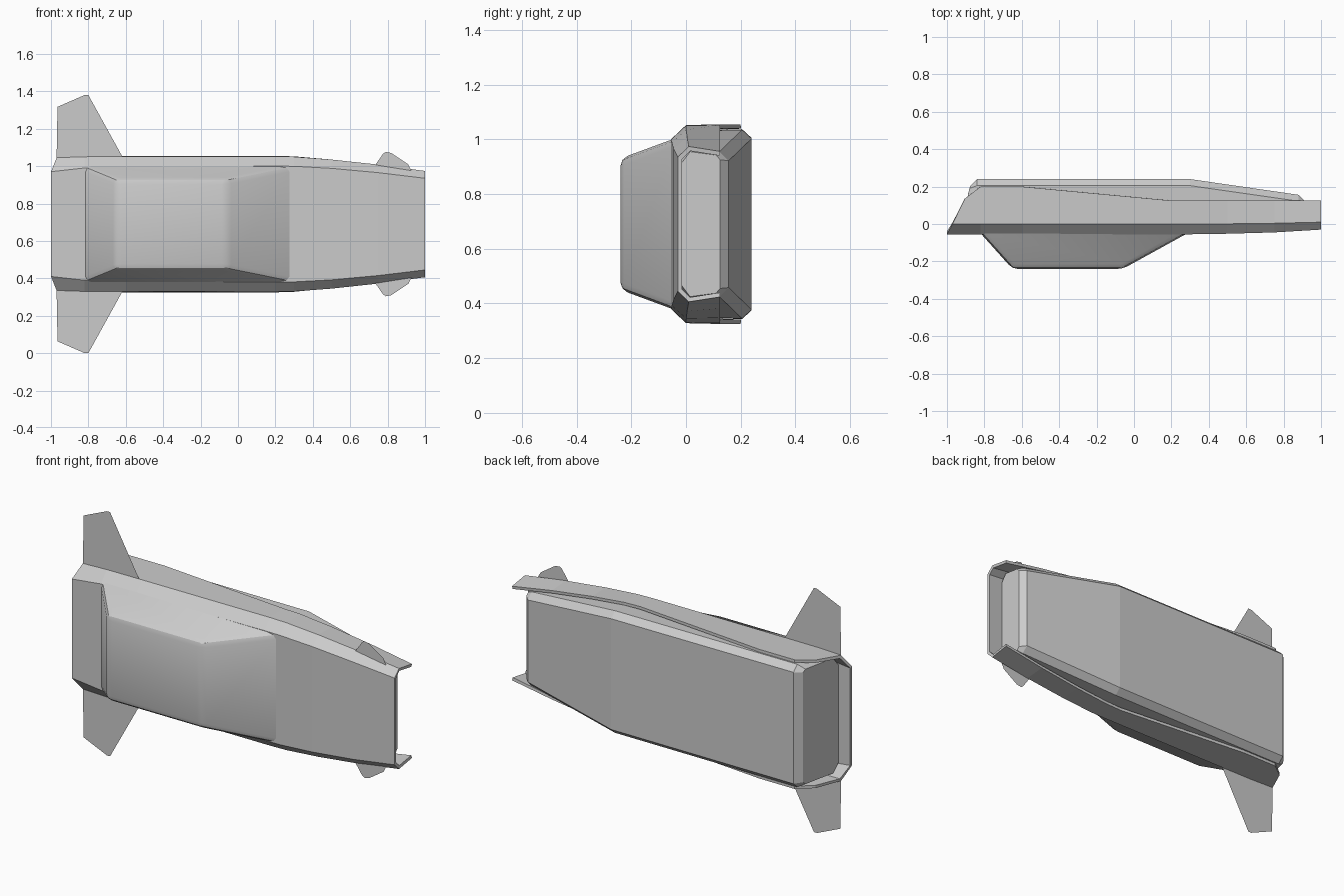
import bpy, bmesh
from math import radians

if "Cube" in bpy.data.objects:
    bpy.data.objects.remove(bpy.data.objects["Cube"])

ZC = 0.69  # the model is mirrored about this height


def make(name, verts, faces):
    me = bpy.data.meshes.new(name)
    me.from_pydata(verts, [], faces)
    ob = bpy.data.objects.new(name, me)
    bpy.context.collection.objects.link(ob)
    return ob


def loft(name, stations, closed):
    """Each station is a half profile of (x, y, half height), front to back."""
    n = 2 * len(stations[0])
    verts = []
    for st in stations:
        verts += [(x, y, ZC + h) for x, y, h in reversed(st)]
        verts += [(x, y, ZC - h) for x, y, h in st]
    faces = []
    for i in range(len(stations) - 1):
        for j in range(n if closed else n - 1):
            k = (j + 1) % n
            faces.append((i * n + j, i * n + k, (i + 1) * n + k, (i + 1) * n + j))
    if closed:
        faces.append(tuple(reversed(range(n))))
        faces.append(tuple(range((len(stations) - 1) * n, len(stations) * n)))
    ob = make(name, verts, faces)
    bm = bmesh.new()
    bm.from_mesh(ob.data)
    bm.normal_update()
    bm.faces.ensure_lookup_table()
    if closed:
        bmesh.ops.recalc_face_normals(bm, faces=bm.faces)
    elif bm.faces[n // 2 - 1].normal.y > 0:
        bmesh.ops.reverse_faces(bm, faces=bm.faces)
    bm.to_mesh(ob.data)
    bm.free()
    return ob


# Outer shell: x, front y, front half height, corner y, side half height, rear y, rear half height
rows = [
    (-0.82, -0.055, 0.300, 0.000, 0.360, 0.20, 0.365),
    (-0.60, -0.055, 0.305, 0.000, 0.361, 0.20, 0.365),
    (0.20, -0.055, 0.310, 0.000, 0.362, 0.125, 0.365),
    (0.30, -0.055, 0.309, 0.000, 0.360, 0.125, 0.362),
    (0.50, -0.052, 0.298, 0.001, 0.345, 0.125, 0.342),
    (0.75, -0.045, 0.275, 0.004, 0.318, 0.125, 0.308),
    (1.00, -0.030, 0.245, 0.010, 0.284, 0.125, 0.266),
]
stations = [[(-1.0, -0.055, 0.28), (-0.97, 0.0, 0.355), (-0.905, 0.135, 0.362)]]
stations += [[(x, fy, fh), (x, cy, ch), (x, ry, rh)] for x, fy, fh, cy, ch, ry, rh in rows]
shell = loft("outer_shell", stations, False)
mod = shell.modifiers.new("thickness", "SOLIDIFY")
mod.thickness = 0.016
mod.offset = -1
mod.use_even_offset = True

# Inner body, chamfered at both ends
loft("inner_body", [
    [(-0.93, -0.035, 0.275), (-0.92, 0.0, 0.325), (-0.88, 0.19, 0.325), (-0.875, 0.205, 0.31)],
    [(-0.84, -0.035, 0.285), (-0.84, 0.0, 0.34), (-0.84, 0.205, 0.347), (-0.84, 0.24, 0.315)],
    [(0.30, -0.035, 0.285), (0.30, 0.0, 0.34), (0.30, 0.205, 0.345), (0.30, 0.24, 0.313)],
    [(0.88, -0.018, 0.235), (0.88, 0.015, 0.275), (0.88, 0.122, 0.265), (0.88, 0.156, 0.232)],
    [(0.91, -0.015, 0.225), (0.91, 0.015, 0.265), (0.91, 0.11, 0.252), (0.91, 0.125, 0.235)],
], True)

# Raised front hump: tapered block with rounded edges
hump = loft("front_hump", [
    [(-0.65, -0.24, 0.24), (-0.82, -0.05, 0.31)],
    [(-0.06, -0.24, 0.24), (0.285, -0.05, 0.31)],
], True)
bm = bmesh.new()
bm.from_mesh(hump.data)
edges = [e for e in bm.edges if min(v.co.y for v in e.verts) < -0.2]
bmesh.ops.bevel(bm, geom=edges, offset=0.028, segments=2, profile=0.5, affect="EDGES")
bm.to_mesh(hump.data)
bm.free()
bpy.context.view_layer.objects.active = hump
hump.select_set(True)
bpy.ops.object.shade_smooth_by_angle(angle=radians(30))

# Thin fins, a large and a small one on the upper and lower sides
fins = {
    "tail_fin": [(-0.97, 0.35), (-0.965, 0.627), (-0.82, 0.69), (-0.80, 0.69), (-0.615, 0.355)],
    "nose_fin": [(0.73, 0.31), (0.775, 0.375), (0.79, 0.386), (0.82, 0.38), (0.91, 0.32), (0.93, 0.28)],
}
for name, pts in fins.items():
    for side, label in ((1, "upper"), (-1, "lower")):
        make(f"{label}_{name}", [(x, 0, ZC + side * h) for x, h in pts], [tuple(range(len(pts)))])
